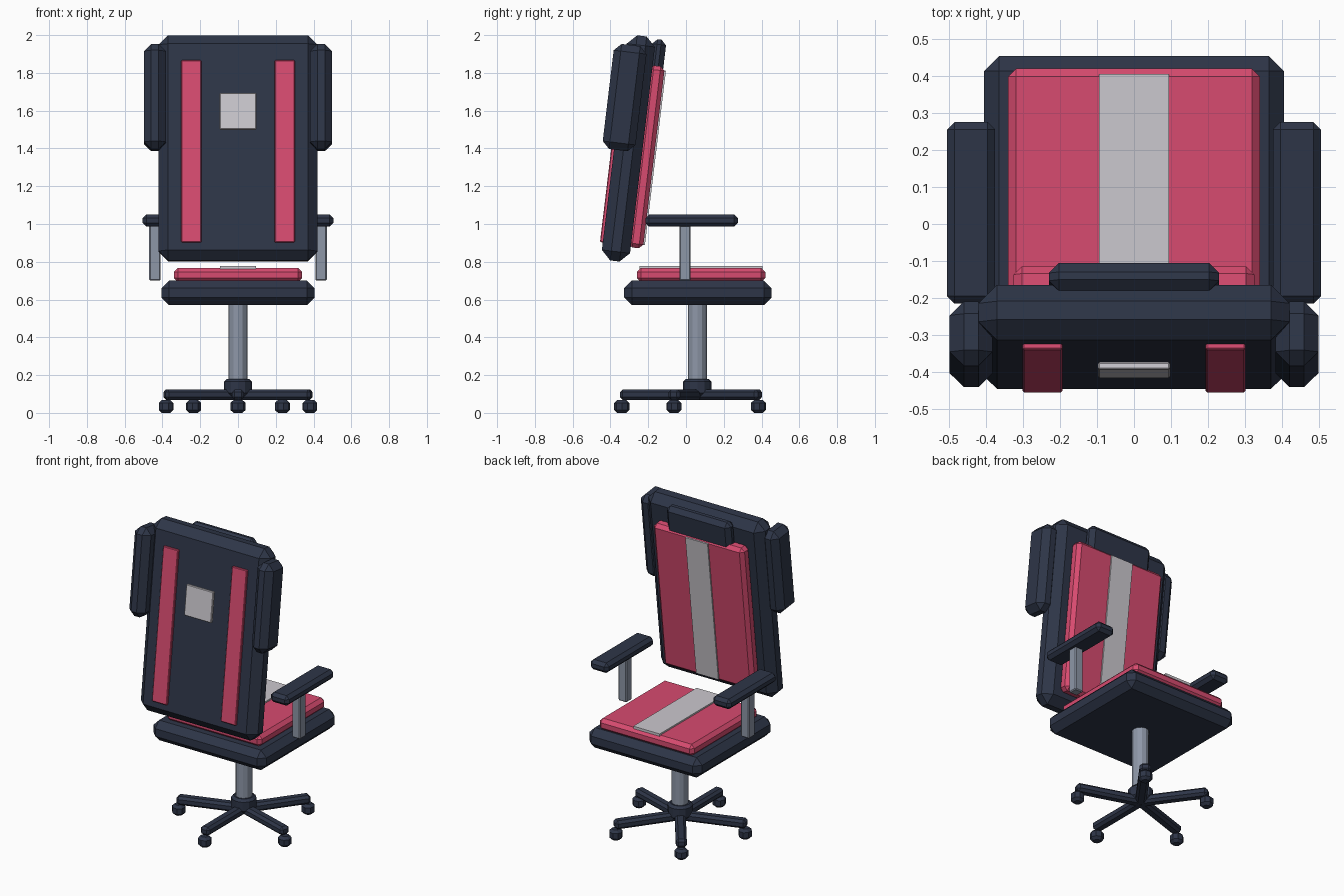
import bpy, bmesh, math
from mathutils import Matrix, Vector

if "Cube" in bpy.data.objects:
    bpy.data.objects.remove(bpy.data.objects["Cube"], do_unlink=True)


def material(name, rgb):
    m = bpy.data.materials.new(name)
    m.use_nodes = True
    m.diffuse_color = (*rgb, 1)
    bsdf = next(n for n in m.node_tree.nodes if n.type == 'BSDF_PRINCIPLED')
    bsdf.inputs["Base Color"].default_value = (*rgb, 1)
    bsdf.inputs["Roughness"].default_value = 0.7
    return m


navy = material("dark navy", (0.027, 0.036, 0.064))
pink = material("raspberry pink", (0.68, 0.07, 0.16))
silver = material("pale grey", (0.6, 0.58, 0.62))
steel = material("steel", (0.27, 0.31, 0.39))


def finish(name, bm, mat, bevel, matrix):
    if bevel:
        edges = [e for e in bm.edges if e.calc_face_angle(0) > 0.9]
        bmesh.ops.bevel(bm, geom=edges, offset=bevel, segments=1,
                        profile=0.5, affect='EDGES')
    bm.transform(matrix)
    bmesh.ops.recalc_face_normals(bm, faces=bm.faces)
    me = bpy.data.meshes.new(name)
    bm.to_mesh(me)
    bm.free()
    me.materials.append(mat)
    ob = bpy.data.objects.new(name, me)
    bpy.context.collection.objects.link(ob)
    return ob


def box(name, center, size, mat, bevel=0.0, frame=Matrix()):
    bm = bmesh.new()
    bmesh.ops.create_cube(bm, size=1)
    bm.transform(Matrix.Translation(center) @ Matrix.Diagonal((*size, 1)))
    return finish(name, bm, mat, bevel, frame)


def cylinder(name, center, radius, height, sides, mat, bevel=0.0, frame=Matrix()):
    bm = bmesh.new()
    bmesh.ops.create_cone(bm, cap_ends=True, segments=sides, radius1=radius,
                          radius2=radius, depth=height)
    bm.transform(Matrix.Translation(center))
    return finish(name, bm, mat, bevel, frame)


# Seat
box("seat", (0, 0.063, 0.635), (0.81, 0.78, 0.13), navy, 0.04)
box("seat_cushion", (0, 0.08, 0.73), (0.68, 0.68, 0.076), pink, 0.022)
box("seat_stripe", (0, 0.08, 0.77), (0.19, 0.65, 0.016), silver)

# Leaning backrest, built in its own tilted frame
back = Matrix.Translation((0, -0.305, 1.4)) @ Matrix.Rotation(-0.12, 4, 'X')
box("backrest", (0, 0, 0), (0.84, 0.15, 1.2), navy, 0.05, back)
box("back_cushion", (0, 0.1, -0.033), (0.65, 0.08, 0.97), pink, 0.022, back)
box("back_cushion_stripe", (0, 0.139, -0.033), (0.16, 0.018, 0.93), silver, 0, back)
box("headrest", (0, 0.095, 0.46), (0.46, 0.075, 0.265), navy, 0.027, back)
box("back_badge", (0, -0.112, 0.184), (0.195, 0.02, 0.195), silver, 0.004, back)

# Mirrored side parts
for side, s in (("left", 1), ("right", -1)):
    box(side + "_wing", (s * 0.44, -0.052, 0.265), (0.115, 0.175, 0.56), navy, 0.038, back)
    box(side + "_back_strip", (s * 0.247, -0.08, -0.025), (0.107, 0.02, 0.97), pink, 0.004, back)
    box(side + "_armrest", (s * 0.44, 0.03, 1.018), (0.13, 0.49, 0.065), navy, 0.02)
    box(side + "_arm_post", (s * 0.44, -0.005, 0.85), (0.06, 0.06, 0.3), steel, 0.006)

# Column and star base
column = Matrix.Translation((0, 0.06, 0))
cylinder("column", (0, 0, 0.36), 0.05, 0.46, 12, steel, 0, column)
cylinder("hub", (0, 0, 0.135), 0.075, 0.09, 12, navy, 0.015, column)
for i in range(5):
    spoke = column @ Matrix.Rotation(math.tau * i / 5 - math.pi / 2, 4, 'Z')
    box(f"base_leg_{i + 1}", (0.2, 0, 0.097), (0.42, 0.065, 0.055), navy, 0.015, spoke)
    cylinder(f"caster_{i + 1}", (0.4, 0, 0.034), 0.041, 0.068, 8, navy, 0.016, spoke)
